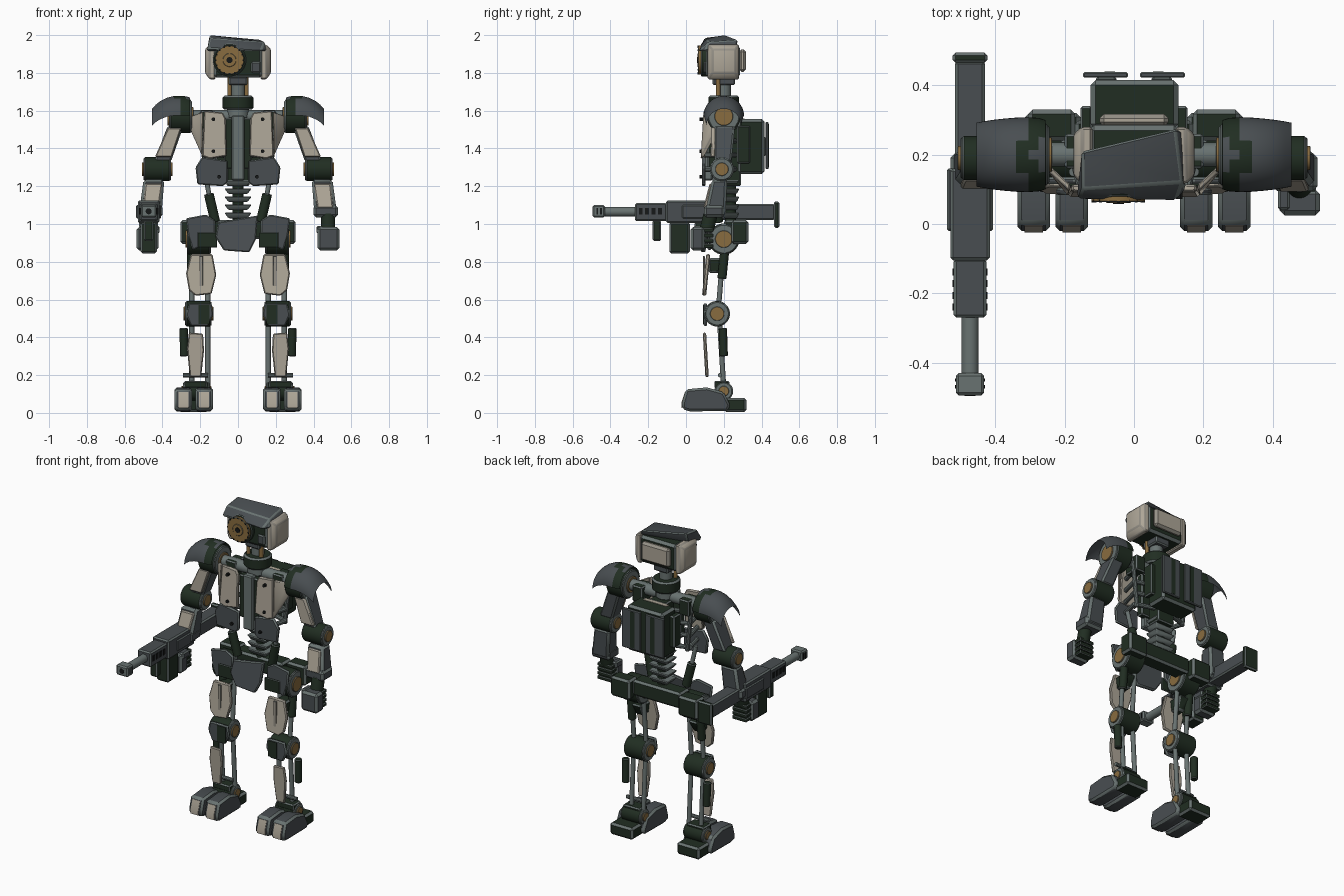
import bpy, bmesh, math
from mathutils import Vector, Matrix

if "Cube" in bpy.data.objects:
    bpy.data.objects.remove(bpy.data.objects["Cube"])

def mat(name, c):
    m = bpy.data.materials.new(name)
    m.diffuse_color = (*c, 1)
    m.use_nodes = True
    m.node_tree.nodes["Principled BSDF"].inputs["Base Color"].default_value = m.diffuse_color
    return m

SLATE = mat("slate armour", (.066, .076, .083))
GREEN = mat("dark green", (.015, .027, .016))
BEIGE = mat("beige armour", (.42, .38, .31))
STEEL = mat("steel", (.14, .17, .165))
BRASS = mat("brass", (.25, .15, .05))
BLACK = mat("black", (.008, .009, .009))
LIGHT = mat("worn beige edge", (.30, .28, .24))

def add(name, bm, mats, both):
    """Finish a part; with both=True a copy mirrored in x is made as well."""
    bmesh.ops.recalc_face_normals(bm, faces=bm.faces)
    for side in ((1, -1) if both else (1,)):
        if side < 0:
            bm.transform(Matrix.Scale(-1, 4, Vector((1, 0, 0))))
            bmesh.ops.reverse_faces(bm, faces=bm.faces)
        me = bpy.data.meshes.new(name)
        bm.to_mesh(me)
        for m in mats:
            me.materials.append(m)
        me.shade_smooth()
        me.set_sharp_from_angle(angle=.6)
        tag = ("_left" if side > 0 else "_right") if both else ""
        bpy.context.collection.objects.link(bpy.data.objects.new(name + tag, me))
    bm.free()

def hull(name, pts, m, both=False, bevel=.007):
    """Convex solid with worn, chamfered edges."""
    bm = bmesh.new()
    for p in pts:
        bm.verts.new(p)
    bmesh.ops.convex_hull(bm, input=bm.verts)
    loose = [v for v in bm.verts if not v.link_faces]
    bmesh.ops.delete(bm, geom=loose, context='VERTS')
    bmesh.ops.dissolve_limit(bm, angle_limit=.03, verts=bm.verts, edges=bm.edges)
    if bevel:
        es = [e for e in bm.edges if len(e.link_faces) == 2 and e.calc_face_angle() > .45]
        bmesh.ops.bevel(bm, geom=es, offset=bevel, segments=1, profile=.5,
                        affect='EDGES', clamp_overlap=True, material=1)
    add(name, bm, [m, LIGHT if m == BEIGE else STEEL], both)

def box(name, x0, x1, y0, y1, z0, z1, m, both=False, bevel=.007):
    hull(name, [(x, y, z) for x in (x0, x1) for y in (y0, y1) for z in (z0, z1)], m, both, bevel)

def limb(name, p0, s0, p1, s1, m, both=False, bevel=.01):
    """Tapered box between two centres with half sizes (x, y)."""
    hull(name, [(p[0] + i * s[0], p[1] + j * s[1], p[2]) for p, s in ((p0, s0), (p1, s1))
                for i in (-1, 1) for j in (-1, 1)], m, both, bevel)

def plate(name, outline, y, t, m, both=False, tilt=0, bevel=.006):
    """Outline in x, z, given thickness in y; tilt leans it back with height."""
    zm = sum(p[1] for p in outline) / len(outline)
    hull(name, [(x, y + d + tilt * (z - zm), z) for x, z in outline for d in (0, t)], m, both, bevel)

def cyl(name, p0, p1, r, m, both=False, r2=None, n=24, bevel=.004):
    p0, p1 = Vector(p0), Vector(p1)
    q = (p1 - p0).to_track_quat('Z', 'Y')
    pts = []
    for p, rr in ((p0, r), (p1, r2 or r)):
        for i in range(n):
            a = 2 * math.pi * (i + .5) / n
            pts.append(p + q @ Vector((rr * math.cos(a), rr * math.sin(a), 0)))
    hull(name, pts, m, both, bevel)

def joint(name, x0, x1, y, z, r):
    """Cross drum with steel rims and brass hubs, on both sides."""
    cyl(name + "_drum", (x0, y, z), (x1, y, z), r, GREEN, True)
    for k, x, d in (("inner", x0, -1), ("outer", x1, 1)):
        cyl(f"{name}_{k}_rim", (x - .006, y, z), (x + .006, y, z), r * .93, STEEL, True)
        cyl(f"{name}_{k}_hub", (x, y, z), (x + d * .014, y, z), r * .55, BRASS, True, bevel=.002)

# head
box("head_core", -.13, .13, .105, .285, 1.775, 1.945, GREEN, bevel=.015)
hull("cheek", [(x, y, z) for x, y0, y1, z0, z1 in ((.12, .115, .28, 1.765, 1.95), (.15, .115, .28, 1.765, 1.95),
     (.175, .14, .26, 1.80, 1.925)) for y in (y0, y1) for z in (z0, z1)], BEIGE, True)
box("head_back_panel", -.10, .10, .28, .318, 1.805, 1.925, BEIGE, bevel=.014)
hull("brow_visor", [(-.165, .085, 1.915), (-.16, .07, 1.93), (.12, .065, 1.915), (.15, .10, 1.915),
     (-.15, .21, 2.0), (-.15, .10, 1.985), (.12, .275, 1.975), (.14, .12, 1.965),
     (-.15, .20, 1.94), (.14, .27, 1.94)], SLATE)
EX, EZ = -.045, 1.868
cyl("eye_housing", (EX, .12, EZ), (EX, .08, EZ), .088, GREEN)
cyl("eye_lens", (EX, .09, EZ), (EX, .064, EZ), .078, BRASS, bevel=.003)
cyl("eye_inner_ring", (EX, .07, EZ), (EX, .060, EZ), .036, BRASS, bevel=.002)
cyl("eye_pupil", (EX, .065, EZ), (EX, .057, EZ), .016, BLACK, bevel=0)
for i in range(16):
    a = math.tau * i / 16
    cx, cz = EX + .073 * math.cos(a), EZ + .073 * math.sin(a)
    box("eye_notch", cx - .004, cx + .004, .062, .07, cz - .004, cz + .004, BLACK, bevel=0)
box("face_vent", .07, .12, .092, .11, 1.80, 1.86, SLATE)

# neck
cyl("neck_post", (0, .2, 1.52), (0, .2, 1.79), .038, STEEL)
cyl("neck_collar", (0, .2, 1.605), (0, .2, 1.68), .082, GREEN, bevel=.01)
cyl("neck_base", (0, .2, 1.56), (0, .2, 1.61), .06, STEEL)
box("neck_block", -.05, .05, .14, .26, 1.735, 1.78, SLATE)
cyl("neck_piston", (.045, .17, 1.66), (.045, .17, 1.78), .012, BRASS, True, n=12, bevel=0)

# chest
cyl("shoulder_axle", (-.26, .2, 1.57), (.26, .2, 1.57), .035, STEEL)
box("chest_frame", -.075, .075, .115, .16, 1.29, 1.56, GREEN)
box("sternum", -.034, .034, .095, .14, 1.23, 1.575, STEEL)
box("upper_spine", -.06, .06, .2, .29, 1.2, 1.56, GREEN)
plate("chest_plate", [(.06, 1.36), (.065, 1.56), (.08, 1.59), (.18, 1.6), (.19, 1.36), (.15, 1.345)],
      .085, .022, BEIGE, True, .06)
hull("chest_side_plate", [(x, y + d, z) for x, y, z in ((.185, .095, 1.595), (.245, .15, 1.57),
     (.248, .15, 1.49), (.19, .08, 1.36)) for d in (0, .02)], BEIGE, True, .004)
plate("rib_plate", [(.055, 1.22), (.055, 1.335), (.19, 1.355), (.225, 1.30), (.215, 1.21), (.08, 1.2)],
      .084, .02, SLATE, True)
for x, z in ((.13, 1.555), (.13, 1.385), (.10, 1.25)):
    cyl("chest_bolt", (x, .1, z), (x, .072, z), .01, BLACK, True, n=8, bevel=0)
for i in range(4):
    z = 1.29 + i * .075
    cyl("rib_back", (.05, .26, z), (.18, .22, z), .014, STEEL, True, n=10, bevel=0)
    cyl("rib_side", (.18, .22, z), (.15, .10, z), .014, STEEL, True, n=10, bevel=0)
box("shoulder_mount", .13, .2, .16, .26, 1.5, 1.6, GREEN, True)
cyl("side_strut", (.2, .23, 1.56), (.17, .23, 1.27), .013, STEEL, True, n=10, bevel=0)

# backpack
box("backpack", -.125, .128, .275, .415, 1.265, 1.555, GREEN, bevel=.014)
box("backpack_top_label_plate", -.08, .085, .285, .31, 1.55, 1.558, BEIGE, bevel=0)
box("backpack_side_pod", .12, .155, .27, .34, 1.32, 1.52, GREEN, True)
box("backpack_plate", .018, .147, .422, .438, 1.29, 1.54, SLATE, True, bevel=.004)
box("backpack_plate_stripe", .055, .085, .436, .4395, 1.30, 1.53, GREEN, True, bevel=0)
box("backpack_plate_mount", .05, .11, .41, .425, 1.36, 1.46, STEEL, True)

# waist
for i in range(5):
    z = 1.03 + i * .043
    limb("waist_vertebra", (0, .235, z), (.05, .035), (0, .235, z + .03), (.073, .048), STEEL, bevel=.006)
cyl("waist_core", (0, .235, .95), (0, .235, 1.28), .03, GREEN)
cyl("waist_piston_sleeve", (.12, .17, 1.01), (.155, .16, 1.16), .026, GREEN, True)
cyl("waist_piston_rod", (.15, .16, 1.14), (.175, .15, 1.27), .013, STEEL, True, n=12, bevel=0)

# pelvis
box("pelvis_block", -.17, .17, .2, .30, .92, 1.02, GREEN, bevel=.012)
box("hip_pouch", .17, .305, .24, .33, .895, 1.02, GREEN, True, bevel=.012)
plate("pelvis_front_plate", [(-.105, 1.01), (.105, 1.045), (.095, .92), (.06, .85), (-.075, .86), (-.12, .93)],
      .09, .025, SLATE, tilt=.15)
plate("hip_front_plate", [(.12, 1.02), (.17, 1.05), (.275, 1.03), (.265, .94), (.24, .86), (.20, .88), (.12, .95)],
      .115, .02, SLATE, True)
box("hip_front_stripe", .11, .215, .108, .12, .875, .955, GREEN, True, bevel=.003)
joint("hip", .15, .265, .2, .92, .083)

# legs
LX = .205
for x in (LX - .045, LX + .04):
    cyl("thigh_rod", (x, .2, .9), (x, .17, .53), .014, STEEL, True, n=12, bevel=0)
    cyl("shin_rod", (x, .175, .53), (x, .2, .13), .014, STEEL, True, n=12, bevel=0)
cyl("thigh_sleeve", (LX + .04, .205, .86), (LX + .04, .19, .71), .024, GREEN, True)
limb("thigh_bracket", (LX, .17, .82), (.04, .05), (LX, .15, .74), (.03, .03), GREEN, True)
plate("thigh_plate", [(.135, .84), (.25, .84), (.275, .74), (.26, .65), (.225, .62), (.14, .63), (.115, .73)],
      .095, .022, BEIGE, True, .1)
box("thigh_plate_ridge", .185, .205, .09, .10, .64, .83, LIGHT, True, bevel=.002)
joint("knee", .145, .275, .165, .525, .068)
plate("knee_cap", [(.14, .58), (.26, .58), (.275, .52), (.25, .46), (.16, .46), (.13, .52)],
      .092, .02, SLATE, True)
box("knee_cap_stripe", .15, .21, .089, .095, .47, .57, GREEN, True, bevel=0)
plate("shin_plate", [(.185, .42), (.26, .425), (.27, .34), (.255, .19), (.195, .19), (.18, .33)],
      .095, .018, BEIGE, True, -.06)
cyl("shin_damper", (.288, .195, .45), (.285, .2, .3), .022, GREEN, True)
cyl("shin_bracket", (.16, .18, .2), (.29, .18, .2), .012, STEEL, True, n=10, bevel=0)

# feet
joint("ankle", .155, .285, .2, .115, .05)
box("ankle_block", .165, .285, .15, .23, .13, .17, GREEN, True)
for x0, x1 in ((.133, .226), (.243, .336)):
    prof = [(-.02, .02), (-.02, .055), (.0, .125), (.11, .135), (.2, .11), (.235, .04), (.22, .01), (.02, .008)]
    hull("toe", [(x, y, z) for x in (x0, x1) for y, z in prof], SLATE, True, .012)
    hull("toe_cap", [(x, y + d, z) for x in (x0 + .02, x1 - .02) for y, z in ((-.025, .025), (-.025, .052), (-.006, .11))
                     for d in (0, .005)], BEIGE, True, 0)
box("heel", .155, .315, .2, .32, .005, .08, GREEN, True, bevel=.012)

# shoulders
joint("shoulder", .25, .36, .2, 1.57, .09)
bm = bmesh.new()
rows = []
for x, r, dz in ((.255, .1, 0), (.275, .106, 0), (.305, .108, 0), (.34, .107, 0), (.375, .104, -.005),
                 (.41, .1, -.018), (.435, .096, -.034), (.455, .092, -.052)):
    rows.append([bm.verts.new((x, .2 + r * math.cos(a), 1.57 + dz + r * math.sin(a)))
                 for a in (math.radians(2 + 176 * j / 24) for j in range(25))])
for a, b in zip(rows, rows[1:]):
    for j in range(24):
        f = bm.faces.new((a[j], a[j + 1], b[j + 1], b[j]))
        c = f.calc_center_median()
        # camouflage band that wavers around the pad
        f.material_index = 1 if abs(c.x - .30 - .02 * math.sin(40 * c.y)) < .028 else 0
bmesh.ops.solidify(bm, geom=bm.faces[:], thickness=.012)
add("shoulder_pad", bm, [SLATE, GREEN], True)

# arms
limb("upper_arm", (.33, .205, 1.52), (.042, .055), (.40, .195, 1.33), (.045, .045), SLATE, True)
limb("upper_arm_plate", (.335, .145, 1.51), (.036, .012), (.395, .142, 1.355), (.045, .012), BEIGE, True, .006)
joint("elbow", .36, .495, .19, 1.29, .064)
limb("forearm", (.445, .178, 1.235), (.055, .04), (.465, .155, 1.05), (.06, .055), SLATE, True, .014)
limb("forearm_plate", (.445, .135, 1.215), (.045, .010), (.462, .102, 1.085), (.042, .010), BEIGE, True, .006)
box("forearm_cuff", .40, .53, .095, .205, 1.035, 1.10, SLATE, True, bevel=.014)
cyl("wrist", (.477, .13, 1.05), (.477, .11, .97), .038, GREEN, True)
box("hand", .42, .537, .025, .10, .86, .985, SLATE, True, bevel=.014)
for i in range(4):
    z = .872 + i * .028
    box("finger", .425, .525, .09, .145, z, z + .022, GREEN, True, bevel=.004)
box("thumb", .415, .45, .04, .11, .95, .99, SLATE, True)

# rifle
G = -.473
def gun(name, w, y0, y1, z0, z1, m, b=.008):
    box("rifle_" + name, G - w, G + w, y0, y1, z0, z1, m, bevel=b)
gun("receiver", .057, -.105, .16, 1.005, 1.125, SLATE)
gun("stock", .043, .15, .47, 1.02, 1.105, SLATE)
gun("butt_plate", .05, .465, .494, .98, 1.12, GREEN)
gun("handguard", .047, -.27, -.1, 1.015, 1.11, SLATE)
for i in range(4):
    y = -.25 + i * .034
    gun("vent", .051, y, y + .02, 1.05, 1.085, BLACK, 0)
cyl("rifle_barrel", (G, -.44, 1.065), (G, -.26, 1.065), .025, STEEL)
gun("muzzle", .041, -.494, -.43, 1.035, 1.1, STEEL)
for y in (-.475, -.455):
    gun("muzzle_slot", .043, y, y + .01, 1.05, 1.085, BLACK, 0)
cyl("rifle_bore", (G, -.4955, 1.067), (G, -.48, 1.067), .016, BLACK, bevel=0)
gun("foregrip", .025, -.177, -.132, .91, 1.02, GREEN)
gun("magazine", .043, -.088, .02, .845, 1.01, GREEN, .01)
gun("grip", .025, .045, .1, .87, 1.01, GREEN)
gun("side_plate", .066, -.02, .16, 1.03, 1.10, SLATE, .005)
